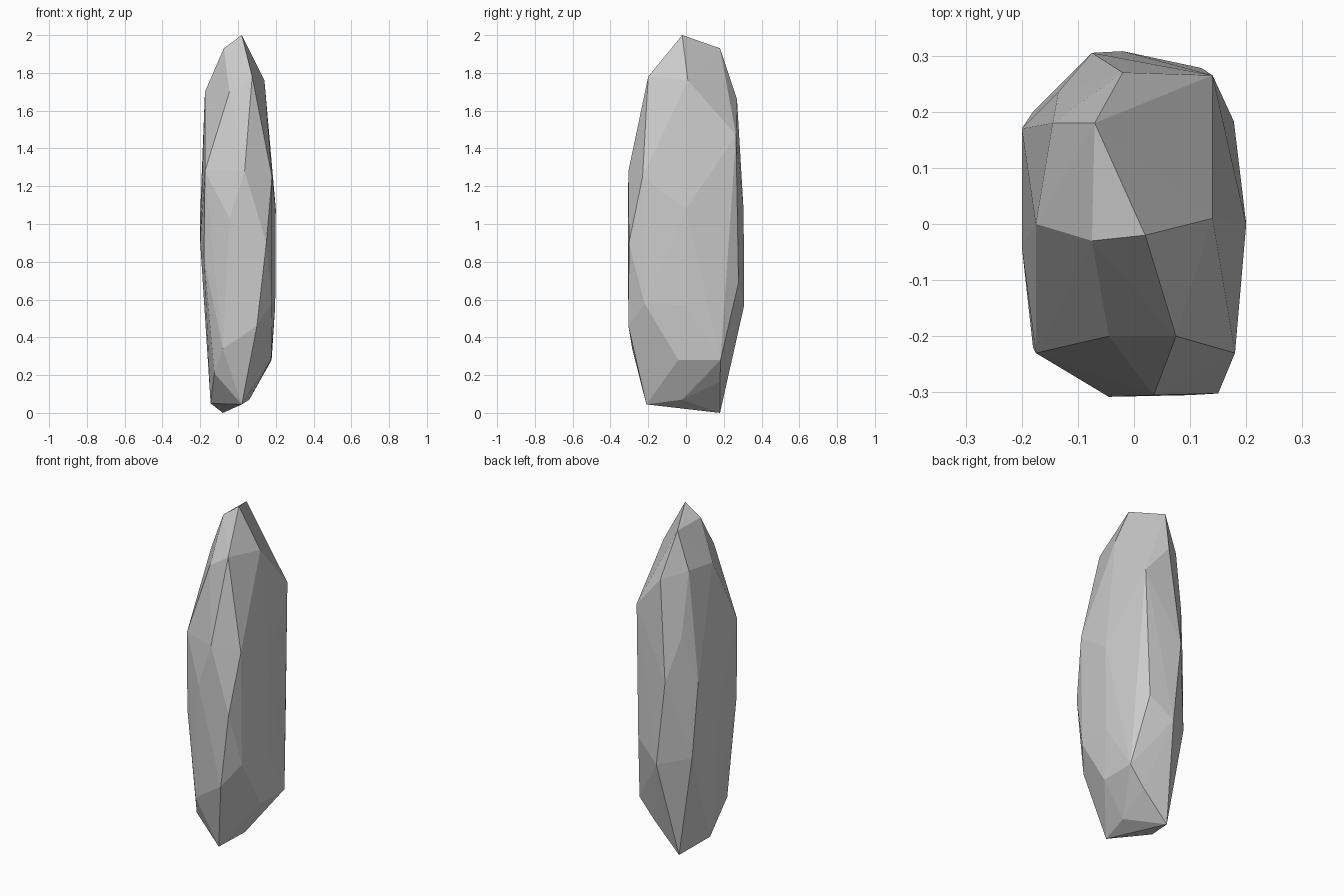
import bpy, bmesh

# Corner points of the chiselled stone, from crown to foot
crown = [(0.02, -0.02, 2.0), (-0.07, 0.18, 1.93), (-0.075, -0.03, 1.93),
         (0.075, -0.2, 1.78), (0.14, 0.01, 1.76), (-0.045, -0.2, 1.70),
         (-0.175, 0.0, 1.70), (-0.145, 0.18, 1.71), (-0.02, 0.27, 1.66),
         (0.14, 0.265, 1.47)]
waist = [(-0.135, 0.235, 1.33), (-0.175, -0.23, 1.28), (0.035, -0.305, 1.28),
         (0.18, -0.23, 1.25), (0.2, 0.0, 1.08), (-0.075, 0.305, 1.07),
         (-0.2, 0.17, 1.06), (-0.045, -0.308, 1.03), (0.15, -0.302, 0.9),
         (-0.2, -0.04, 0.9), (-0.18, -0.22, 0.82)]
foot = [(0.12, 0.278, 0.69), (-0.18, 0.2, 0.61), (0.18, -0.22, 0.58),
        (0.197, 0.0, 0.57), (-0.02, 0.308, 0.57), (0.1, -0.305, 0.46),
        (-0.08, -0.285, 0.34), (0.175, -0.04, 0.28), (0.178, 0.183, 0.28),
        (-0.125, -0.21, 0.21), (0.083, 0.18, 0.165), (0.06, -0.02, 0.07),
        (0.02, -0.21, 0.045), (-0.145, -0.02, 0.05), (-0.08, 0.18, 0.0)]

# Wrap the points in flat facets
bm = bmesh.new()
for p in crown + waist + foot:
    bm.verts.new(p)
bmesh.ops.convex_hull(bm, input=bm.verts)
bmesh.ops.delete(bm, geom=[v for v in bm.verts if not v.link_faces], context='VERTS')
bmesh.ops.recalc_face_normals(bm, faces=bm.faces)

mesh = bpy.data.meshes.new("standing_stone")
bm.to_mesh(mesh)
bm.free()
bpy.context.collection.objects.link(bpy.data.objects.new("standing_stone", mesh))
